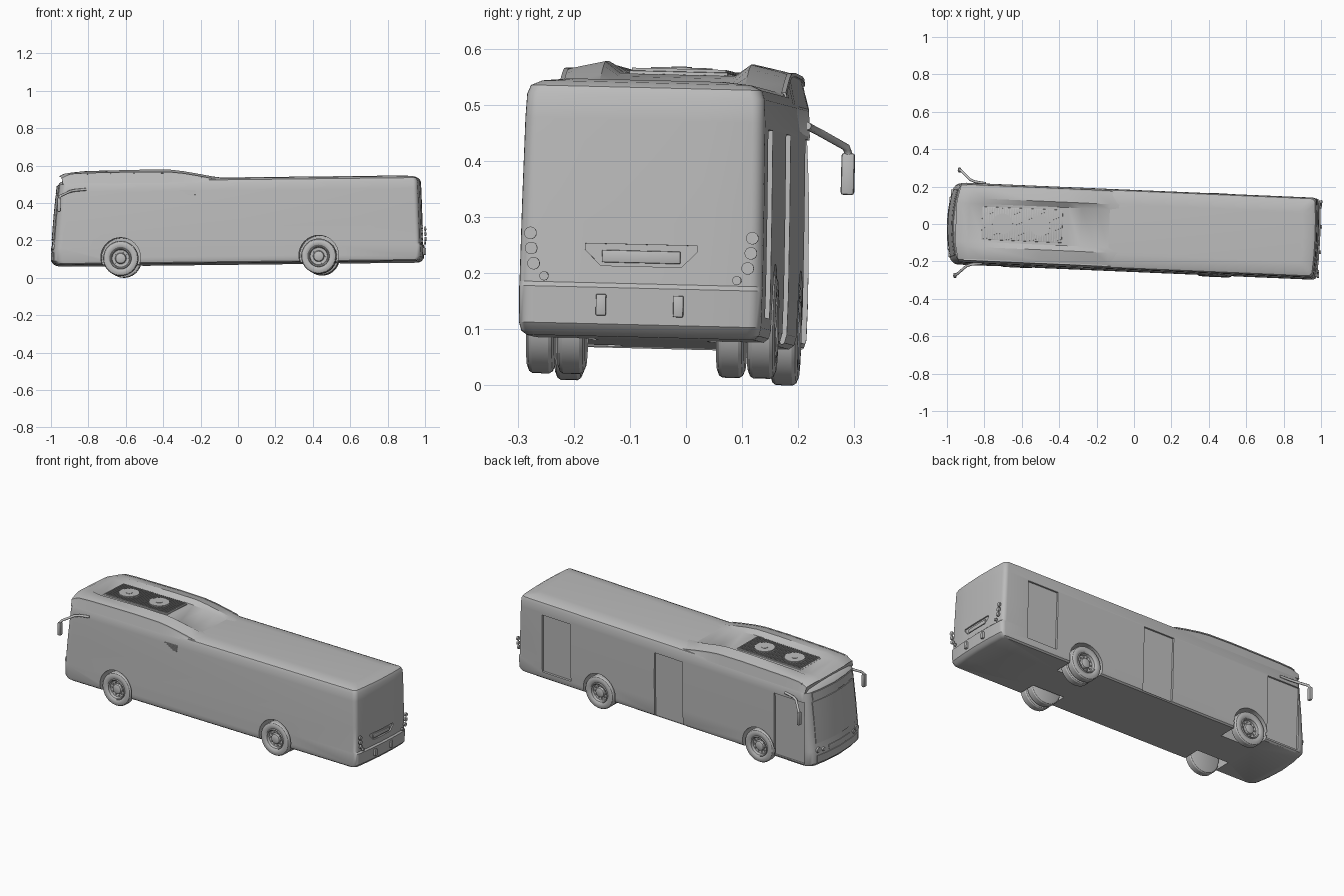
import bpy, bmesh, math
from mathutils import Matrix, Vector

cube = bpy.data.objects.get("Cube")
if cube:
    bpy.data.objects.remove(cube)

grey = bpy.data.materials.new("plain_grey")
grey.use_nodes = True
grey.diffuse_color = (0.5, 0.5, 0.5, 1)
grey.node_tree.nodes["Principled BSDF"].inputs["Base Color"].default_value = (0.5, 0.5, 0.5, 1)
parts = []


def finish(name, bm, angle=30):
    """Turn a bmesh into a shaded object."""
    bmesh.ops.recalc_face_normals(bm, faces=bm.faces)
    mesh = bpy.data.meshes.new(name)
    bm.to_mesh(mesh)
    bm.free()
    mesh.materials.append(grey)
    ob = bpy.data.objects.new(name, mesh)
    bpy.context.collection.objects.link(ob)
    parts.append(ob)
    smooth(ob, angle)
    return ob


def smooth(ob, angle=30):
    bpy.ops.object.select_all(action='DESELECT')
    ob.select_set(True)
    bpy.context.view_layer.objects.active = ob
    bpy.ops.object.shade_smooth_by_angle(angle=math.radians(angle))


def loft(name, rings, closed=True, caps=True):
    bm = bmesh.new()
    rows = [[bm.verts.new(p) for p in r] for r in rings]
    n = len(rows[0])
    for a, b in zip(rows, rows[1:]):
        for i in range(n if closed else n - 1):
            j = (i + 1) % n
            bm.faces.new((a[i], a[j], b[j], b[i]))
    if caps:
        bm.faces.new(rows[0])
        bm.faces.new(rows[-1])
    return finish(name, bm)


def add_box(bm, lo, hi):
    lo, hi = Vector(lo), Vector(hi)
    size = Matrix.Diagonal((*(hi - lo), 1))
    bmesh.ops.create_cube(bm, size=1, matrix=Matrix.Translation((lo + hi) / 2) @ size)


def box(name, lo, hi, bevel=0):
    bm = bmesh.new()
    add_box(bm, lo, hi)
    if bevel:
        bmesh.ops.bevel(bm, geom=bm.edges[:], offset=bevel, segments=2, affect='EDGES', profile=0.5)
    return finish(name, bm)


def add_disc(bm, centre, r, depth, axis, sides=32):
    rot = Vector((0, 0, 1)).rotation_difference(Vector(axis)).to_matrix().to_4x4()
    bmesh.ops.create_cone(bm, cap_ends=True, segments=sides, radius1=r, radius2=r,
                          depth=depth, matrix=Matrix.Translation(centre) @ rot)


def disc(name, centre, r, depth, axis):
    bm = bmesh.new()
    add_disc(bm, centre, r, depth, axis)
    return finish(name, bm)


def cut(ob, cutter):
    mod = ob.modifiers.new("cut", 'BOOLEAN')
    mod.operation, mod.object, mod.solver = 'DIFFERENCE', cutter, 'EXACT'
    bpy.context.view_layer.objects.active = ob
    bpy.ops.object.modifier_apply(modifier="cut")
    parts.remove(cutter)
    bpy.data.objects.remove(cutter)


# Body shell: stacked rounded plan outlines (height, front, rear, half width)
BOW = 0.03
levels = [(.063, -.975, .965, .203), (.07, -.988, .98, .212), (.085, -.999, .992, .216),
          (.15, -.999, .996, .217), (.158, -.997, .988, .217), (.3, -.985, .986, .216),
          (.45, -.969, .982, .214), (.492, -.963, .98, .212), (.508, -.948, .972, .206),
          (.517, -.925, .955, .186), (.522, -.87, .91, .14)]


def outline(z, xf, xr, hw):
    pts = []
    for end, r, turn in ((xf, .035, 1), (xr, .022, -1)):
        half = []
        for k in range(6):
            a = k * math.pi / 10
            half.append((r - r * math.sin(a), hw - r + r * math.cos(a)))
        half += [(0, hw * .5), (0, 0)]
        row = half + [(d, -y) for d, y in half[-2::-1]]
        bow = BOW if turn > 0 else .01
        pts += [(end + turn * (d + bow * (y / hw) ** 2), turn * y, z) for d, y in row]
    return pts


body = loft("body_shell", [outline(*v) for v in levels])

# Wheel arches and recessed doors
WHEELS = {"front": -.62, "rear": .44}
HUB = .094
for x in WHEELS.values():
    for s in (1, -1):
        cut(body, disc("arch_cutter", (x, s * .2, HUB + .005), .106, .2, (0, 1, 0)))
for x0, x1, z0 in ((.63, .82, .105), (-.116, .073, .068), (-.925, -.725, .078)):
    cut(body, box("door_cutter", (x0, .204, z0), (x1, .3, .44)))

# Hexagonal number plate recess on the rear
hexagon = [(-.1, .228), (-.1, .217), (-.072, .189), (.072, .189), (.1, .217), (.1, .228)]
cut(body, loft("plate_cutter", [[(x, y, z) for y, z in hexagon] for x in (.978, 1.1)]))
smooth(body)
box("number_plate", (.97, -.07, .195), (.984, .07, .217), .002)

# Raised roof pod with a sunken channel between two ridges
stations = [(-.957, .527, .54, .54), (-.93, .54, .552, .552), (-.88, .546, .558, .558),
            (-.8, .55, .565, .55), (-.5, .553, .569, .549), (-.35, .55, .567, .546),
            (-.28, .542, .558, .54), (-.2, .528, .543, .53), (-.13, .514, .529, .522),
            (-.06, .506, .519, .519)]
rings = []
for i, (x, z1, z2, zc) in enumerate(stations):
    half = [(.211, .494), (.199, z1), (.187, z1 + .004), (.13, z2), (.102, zc)]
    sec = half + [(-y, z) for y, z in half[::-1]]
    b = BOW if i < 2 else 0
    rings.append([(x + b * (y / .21) ** 2, y, z) for y, z in sec])
loft("roof_pod", rings)

# Swept trim strips along the pod sides
for s in (1, -1):
    strip = [(x + (BOW if x < -.92 else 0), z1) for x, z1, _, _ in stations[1:9]]
    loft("pod_trim", [[(x, s * .197, z - .004), (x, s * .204, z - .004),
                       (x, s * .203, z + .003), (x, s * .195, z + .003)] for x, z in strip])

# Roof cooling unit: slats and two round fans
box("cooler_tray", (-.81, -.088, .53), (-.38, .088, .552), .002)
bm = bmesh.new()
for i in range(32):
    x = -.8 + i * .0131
    add_box(bm, (x, -.084, .55), (x + .006, .084, .557))
finish("cooler_slats", bm)
for x in (-.7, -.5):
    disc("cooler_fan", (x, 0, .556), .055, .008, (0, 0, 1))
    disc("fan_hub", (x, 0, .56), .018, .004, (0, 0, 1))


# Panels that follow the bowed front
def front_x(y, z):
    for a, b in zip(levels, levels[1:]):
        if a[0] <= z <= b[0]:
            t = (z - a[0]) / (b[0] - a[0])
            return a[1] + t * (b[1] - a[1]) + BOW * (y / .215) ** 2


def front_panel(name, hw, z0, z1, out):
    rings = []
    for i in range(13):
        y = hw * (i / 6 - 1)
        rings.append([(front_x(y, z) + d, y, z) for z, d in
                      ((z0, .008), (z0, -out), ((z0 + z1) / 2, -out), (z1, -out), (z1, .008))])
    loft(name, rings)


front_panel("windscreen", .178, .2, .438, .003)
front_panel("destination_panel", .172, .446, .488, .003)
front_panel("front_bumper", .175, .088, .13, .003)
front_panel("front_grille", .09, .14, .165, .002)

# Lamps on both ends, mirrored
for s in (1, -1):
    for y, z, r in ((.165, .16, .016), (.13, .155, .011)):
        disc("headlamp", (front_x(y, z) - .001, s * y, z), r, .012, (-1, 0, 0))
    for y, z, r in ((.198, .244, .011), (.196, .217, .011), (.191, .19, .011), (.172, .168, .008)):
        disc("tail_lamp", (.992 if y < .19 else .994, s * y, z), r, .01, (1, 0, 0))
    box("rear_reflector", (.98, s * .069 - .009, .1), (1.003, s * .069 + .009, .138), .002)

# Small louvre on the right side
bm = bmesh.new()
for i in range(5):
    z = .422 + i * .0075
    add_box(bm, (-.3 + .014 * (4 - i), -.2185, z), (-.215, -.205, z + .004))
finish("side_louvre", bm)


# Wheels: lathed tyre and rim profiles, across-width then radius
def lathe(name, profile, centre, side, steps=40):
    rings = []
    for k in range(steps + 1):
        a = 2 * math.pi * k / steps
        rings.append([(centre[0] + r * math.cos(a), centre[1] + side * w,
                       centre[2] + r * math.sin(a)) for w, r in profile])
    ob = loft(name, rings, closed=False, caps=False)
    bm = bmesh.new()
    bm.from_mesh(ob.data)
    bmesh.ops.remove_doubles(bm, verts=bm.verts, dist=.00005)
    bmesh.ops.recalc_face_normals(bm, faces=bm.faces)
    bm.to_mesh(ob.data)
    bm.free()
    smooth(ob)


tyre = [(-.05, 0), (-.05, .08), (-.046, .09), (-.04, .094), (-.01, .094), (-.004, .09), (0, .08),
        (0, .066), (-.004, .058)]
rim = [(-.004, .058), (.001, .055), (-.002, .05), (-.016, .046), (-.018, .03), (-.008, .026),
       (-.004, .016), (-.004, 0)]
for place, x in WHEELS.items():
    for s in (1, -1):
        y = s * (.222 if place == "rear" else .217)
        lathe(place + "_tyre", tyre, (x, y, HUB), s)
        lathe(place + "_rim", rim, (x, y, HUB), s)
        bm = bmesh.new()
        for k in range(10):
            a = k * math.pi / 5
            add_disc(bm, (x + .037 * math.cos(a), y - s * .015, HUB + .037 * math.sin(a)),
                     .004, .008, (0, 1, 0), 6)
        finish(place + "_wheel_nuts", bm)
        if place == "rear":
            lathe("rear_inner_tyre", tyre[:-1] + [(0, 0)], (x, y - s * .055, HUB), s)

# Door mirrors on bent arms
for s in (1, -1):
    curve = bpy.data.curves.new("mirror_arm", 'CURVE')
    curve.dimensions = '3D'
    curve.bevel_depth, curve.bevel_resolution = .007, 2
    curve.use_fill_caps = True
    path = [(-.8, .214, .465), (-.86, .222, .46), (-.885, .232, .455), (-.935, .278, .43),
            (-.942, .282, .42), (-.943, .282, .39)]
    spline = curve.splines.new('POLY')
    spline.points.add(len(path) - 1)
    for p, (x, y, z) in zip(spline.points, path):
        p.co = (x, s * y, z, 1)
    curve.materials.append(grey)
    arm = bpy.data.objects.new("mirror_arm", curve)
    bpy.context.collection.objects.link(arm)
    parts.append(arm)
    box("mirror_head", (-.953, s * .282 - .012, .345), (-.935, s * .282 + .012, .42), .005)

# Settle the whole vehicle: slight yaw, pitch and roll
pose = (Matrix.Translation((.002, -.043, .0117)) @ Matrix.Rotation(math.radians(-2.45), 4, 'Z')
        @ Matrix.Rotation(math.radians(-.65), 4, 'Y') @ Matrix.Rotation(math.radians(-1.4), 4, 'X'))
for ob in parts:
    ob.data.transform(pose)
